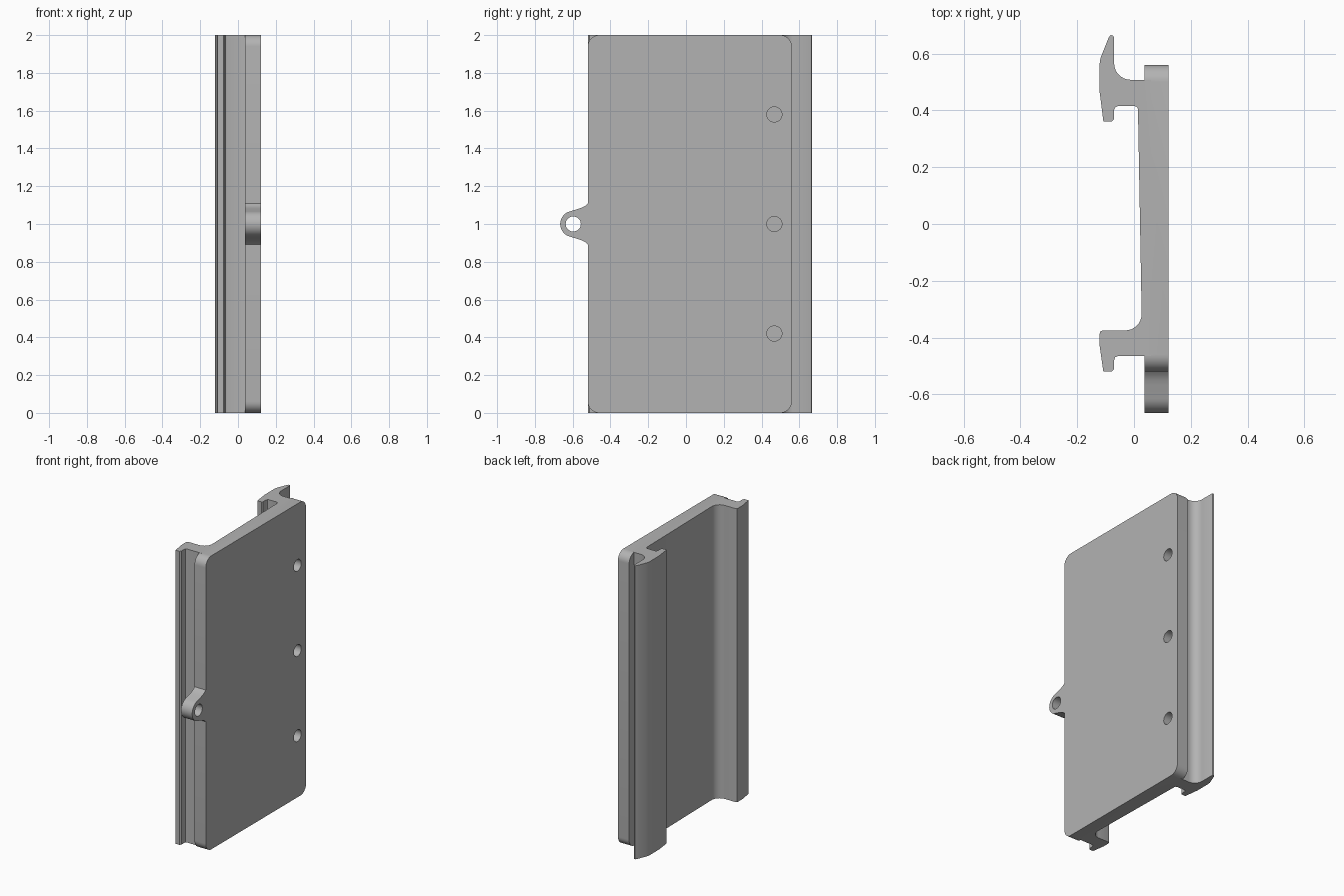
import bpy, bmesh, math
from mathutils import Vector

if "Cube" in bpy.data.objects:
    bpy.data.objects.remove(bpy.data.objects["Cube"])

grey = bpy.data.materials.new("grey")
grey.diffuse_color = (0.45, 0.45, 0.45, 1)
grey.use_nodes = True
grey.node_tree.nodes["Principled BSDF"].inputs["Base Color"].default_value = grey.diffuse_color


def prism(name, points, sweep):
    """Extrude a closed 3D outline along a vector."""
    bm = bmesh.new()
    face = bm.faces.new([bm.verts.new(p) for p in points])
    ext = bmesh.ops.extrude_face_region(bm, geom=[face])
    verts = [g for g in ext["geom"] if isinstance(g, bmesh.types.BMVert)]
    bmesh.ops.translate(bm, vec=Vector(sweep), verts=verts)
    bmesh.ops.recalc_face_normals(bm, faces=bm.faces)
    mesh = bpy.data.meshes.new(name)
    bm.to_mesh(mesh)
    bm.free()
    mesh.materials.append(grey)
    obj = bpy.data.objects.new(name, mesh)
    bpy.context.collection.objects.link(obj)
    return obj


def arc(cx, cy, r, start, end, n=8):
    angles = [math.radians(start + (end - start) * i / n) for i in range(n + 1)]
    return [(cx + r * math.cos(a), cy + r * math.sin(a)) for a in angles]


def combine(target, other, operation):
    mod = target.modifiers.new(operation, 'BOOLEAN')
    mod.object, mod.operation, mod.solver = other, operation, 'EXACT'
    bpy.context.view_layer.objects.active = target
    bpy.ops.object.modifier_apply(modifier=mod.name)
    bpy.data.objects.remove(other)


# Rounded plate outline (y, z) with the screw tab on its front edge
X0, X1, R = 0.037, 0.121, 0.06
flare = [(-0.52, 1.108), (-0.532, 1.097), (-0.548, 1.088), (-0.567, 1.081)]
outline = arc(-0.52 + R, R, R, 180, 270) + arc(0.56 - R, R, R, 270, 360)
outline += arc(0.56 - R, 2 - R, R, 0, 90) + arc(-0.52 + R, 2 - R, R, 90, 180)
outline += flare + arc(-0.597, 1, 0.069, 105, 255, 20)
outline += [(y, 2 - z) for y, z in reversed(flare)]
plate = prism("mounting_plate", [(X0, y, z) for y, z in outline], (X1 - X0, 0, 0))

# Rear profile (x, y): hooked rear rail, tapered web, hooked front rail
profile = [(0.06, 0.508)]
profile += arc(-0.012, 0.566, 0.058, 270, 180)
profile += [(-0.07, 0.655), (-0.074, 0.664), (-0.083, 0.666), (-0.09, 0.655),
            (-0.118, 0.585), (-0.121, 0.565), (-0.121, 0.465), (-0.108, 0.362),
            (-0.078, 0.362), (-0.07, 0.37), (-0.07, 0.402), (-0.066, 0.411),
            (-0.057, 0.415), (0.004, 0.415), (0.011, 0.412), (0.014, 0.405)]
profile += arc(-0.031, -0.317, 0.058, 0, -90)
profile += [(-0.11, -0.375), (-0.118, -0.378), (-0.121, -0.387),
            (-0.121, -0.43), (-0.108, -0.52), (-0.078, -0.52), (-0.07, -0.511),
            (-0.07, -0.48), (-0.066, -0.469), (-0.055, -0.465), (0.06, -0.465)]
rails = prism("clip_rails", [(x, y, 0) for x, y in profile], (0, 0, 2))
combine(plate, rails, 'UNION')

# Through hole in the tab and three blind screw holes
for y, z, depth_x in [(-0.597, 1, -0.1), (0.468, 0.42, 0), (0.468, 1, 0), (0.468, 1.58, 0)]:
    ring = arc(y, z, 0.04, 0, 360, 32)[:-1]
    cutter = prism("hole_cutter", [(depth_x, a, b) for a, b in ring], (0.2 - depth_x, 0, 0))
    combine(plate, cutter, 'DIFFERENCE')

bpy.ops.object.select_all(action='DESELECT')
plate.select_set(True)
bpy.context.view_layer.objects.active = plate
bpy.ops.object.shade_smooth_by_angle(angle=math.radians(30))
